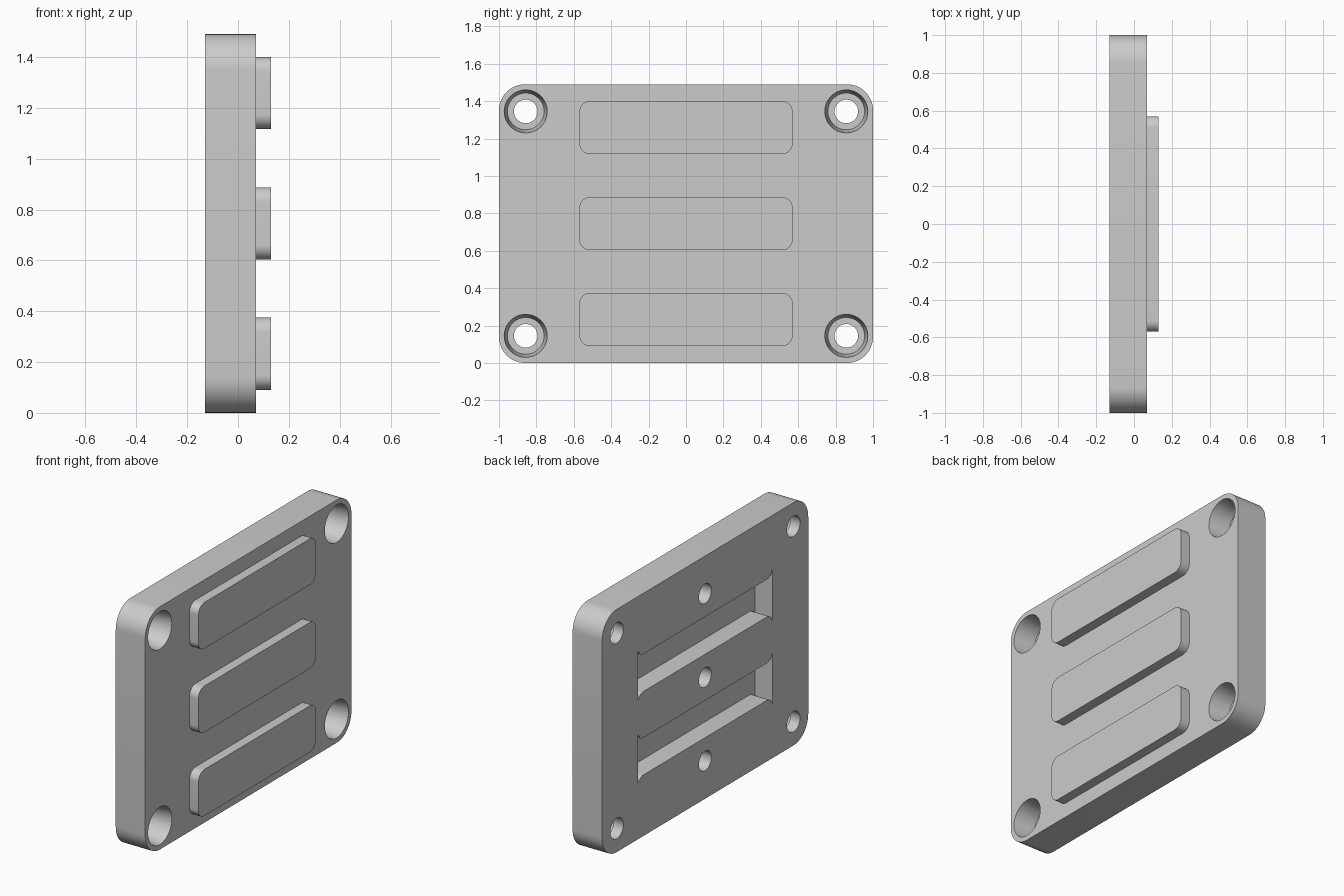
import bpy
import bmesh
from math import cos, sin, pi

cube = bpy.data.objects.get("Cube")
if cube:
    bpy.data.objects.remove(cube, do_unlink=True)

BACK, FACE, PAD_FACE = -0.13, 0.07, 0.13
HEIGHT = 1.49
PAD_SPANS = [(0.09, 0.375), (0.603, 0.887), (1.117, 1.4)]

grey = bpy.data.materials.new("plain grey")
grey.use_nodes = True
colour = (0.6, 0.6, 0.6, 1)
grey.diffuse_color = colour
grey.node_tree.nodes["Principled BSDF"].inputs["Base Color"].default_value = colour


def arc(y, z, radius, start, end, steps):
    """Points of an arc in the y-z plane."""
    angles = [start + (end - start) * i / steps for i in range(steps + 1)]
    return [(y + radius * cos(a), z + radius * sin(a)) for a in angles]


def circle(y, z, radius, sides=48):
    return arc(y, z, radius, 0, 2 * pi, sides)[:-1]


def rounded_rect(half, low, high, radius, steps=12):
    y = half - radius
    corners = [(y, high - radius), (-y, high - radius), (-y, low + radius), (y, low + radius)]
    points = []
    for i, (cy, cz) in enumerate(corners):
        points += arc(cy, cz, radius, i * pi / 2, (i + 1) * pi / 2, steps)
    return points


def prism(name, x0, x1, ring0, ring1=None):
    """Solid along x between two matching outlines."""
    bm = bmesh.new()
    a = [bm.verts.new((x0, y, z)) for y, z in ring0]
    b = [bm.verts.new((x1, y, z)) for y, z in (ring1 or ring0)]
    bm.faces.new(a)
    bm.faces.new(b)
    for i in range(len(a)):
        j = (i + 1) % len(a)
        bm.faces.new((a[i], a[j], b[j], b[i]))
    bmesh.ops.recalc_face_normals(bm, faces=bm.faces)
    mesh = bpy.data.meshes.new(name)
    bm.to_mesh(mesh)
    bm.free()
    mesh.materials.append(grey)
    obj = bpy.data.objects.new(name, mesh)
    bpy.context.collection.objects.link(obj)
    return obj


def activate(obj):
    bpy.ops.object.select_all(action="DESELECT")
    obj.select_set(True)
    bpy.context.view_layer.objects.active = obj


def cut(target, cutter):
    cutter.hide_render = True
    mod = target.modifiers.new("cut", "BOOLEAN")
    mod.operation = "DIFFERENCE"
    mod.solver = "EXACT"
    mod.object = cutter
    activate(target)
    bpy.ops.object.modifier_apply(modifier=mod.name)
    bpy.data.objects.remove(cutter, do_unlink=True)


def slot_outline(low, high, half=0.65, radius=0.05):
    """Slot whose long edges flare round the corners of the ribs beside it."""
    y = half - radius
    right = arc(y, low - radius, radius, pi / 2, 0, 8)
    right += arc(y, high + radius, radius, 0, -pi / 2, 8)
    # square off the tips so they keep a little width
    right = [(py + (0.003 if py > half - 0.001 else 0), pz) for py, pz in right]
    return right + [(-py, pz) for py, pz in reversed(right)]


# Main plate with rounded corners
plate = prism("plate", BACK, FACE, rounded_rect(1, 0, HEIGHT, 0.14))

# Corner holes: narrow at the back, tapered counterbore from the face
for y in (-0.857, 0.857):
    for z in (0.145, HEIGHT - 0.145):
        cut(plate, prism("bore", BACK - 0.1, FACE + 0.1, circle(y, z, 0.063)))
        cut(plate, prism("counterbore", FACE - 0.135, FACE + 0.0001,
                         circle(y, z, 0.098), circle(y, z, 0.115)))

# Back pockets between the ribs
for lower, upper in zip(PAD_SPANS, PAD_SPANS[1:]):
    cut(plate, prism("pocket", BACK - 0.1, BACK + 0.12, slot_outline(lower[1], upper[0])))

# Blind holes in the back, one behind each pad
for low, high in PAD_SPANS:
    cut(plate, prism("blind_hole", BACK - 0.1, BACK + 0.15,
                     circle(0, (low + high) / 2, 0.06)))

# Raised pads on the face
parts = [plate]
for name, (low, high) in zip(("lower_pad", "middle_pad", "upper_pad"), PAD_SPANS):
    parts.append(prism(name, FACE - 0.01, PAD_FACE, rounded_rect(0.57, low, high, 0.057)))

for part in parts:
    activate(part)
    bpy.ops.object.shade_smooth_by_angle(angle=pi / 6)
